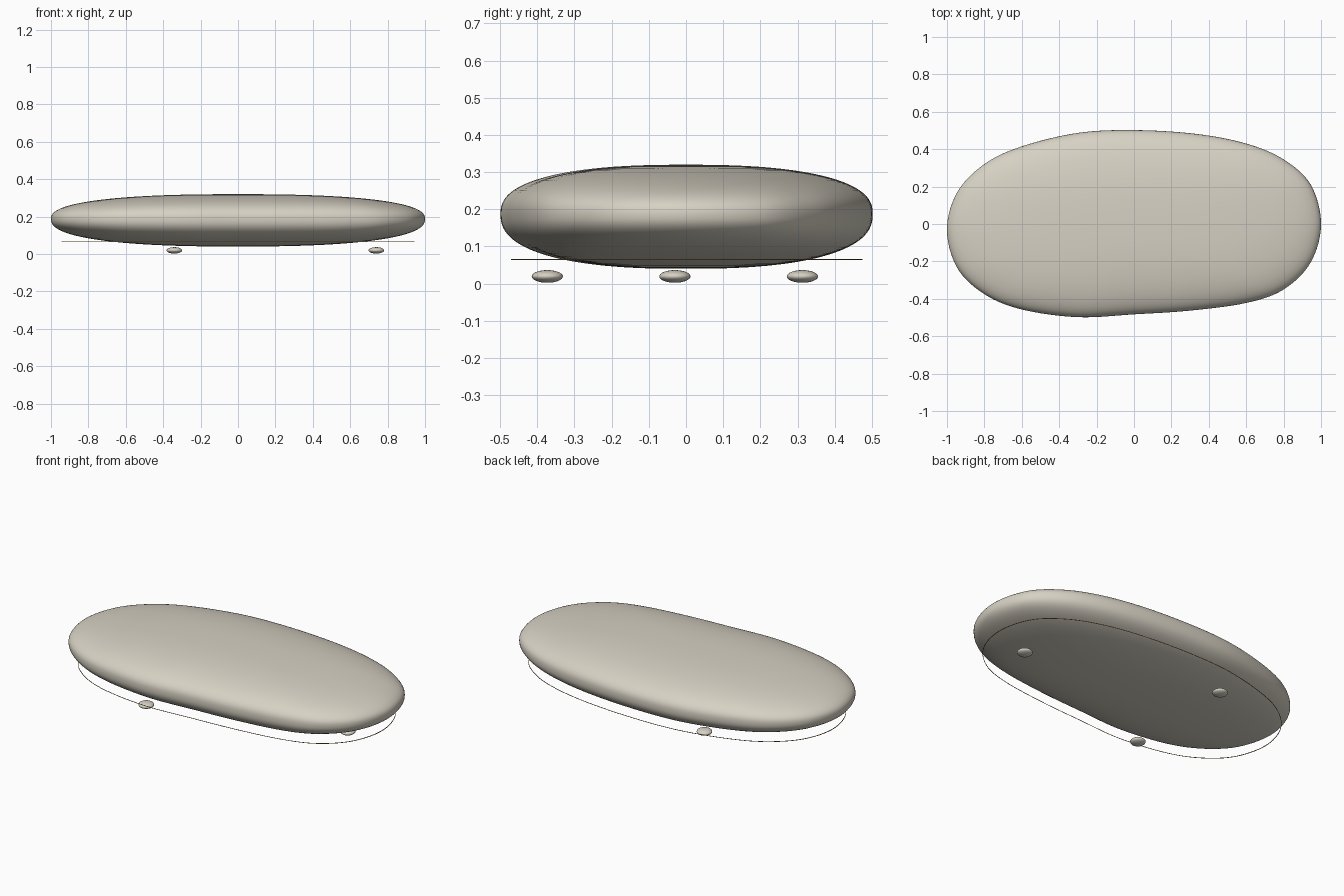
import bpy, bmesh, math
from mathutils import Vector

if "Cube" in bpy.data.objects:
    bpy.data.objects.remove(bpy.data.objects["Cube"])


def material(name, rgb):
    m = bpy.data.materials.new(name)
    m.diffuse_color = (*rgb, 1)
    m.use_nodes = True
    m.node_tree.nodes["Principled BSDF"].inputs["Base Color"].default_value = m.diffuse_color
    return m


stone = material("warm stone", (0.68, 0.64, 0.55))
amber = material("amber brown", (0.50, 0.30, 0.11))

# Slightly skewed pebble outline, counter-clockwise from +x
POINTS = [(1, 0), (0.945, 0.21), (0.8, 0.345), (0.6, 0.43), (0.33, 0.482),
          (0, 0.502), (-0.3, 0.487), (-0.6, 0.415), (-0.8, 0.32), (-0.945, 0.17),
          (-1, -0.03), (-0.945, -0.235), (-0.8, -0.375), (-0.6, -0.457),
          (-0.3, -0.498), (0, -0.483), (0.3, -0.463), (0.6, -0.422),
          (0.8, -0.35), (0.945, -0.205)]


def smooth_loop(pts, steps=8):
    """Closed Catmull-Rom curve through the points."""
    p = [Vector(q) for q in pts]
    n, out = len(p), []
    for i in range(n):
        a, b, c, d = p[i - 1], p[i], p[(i + 1) % n], p[(i + 2) % n]
        for k in range(steps):
            t = k / steps
            out.append(0.5 * (2 * b + (c - a) * t + (2 * a - 5 * b + 4 * c - d) * t ** 2
                              + (3 * b - a - 3 * c + d) * t ** 3))
    return out


OUTLINE = smooth_loop(POINTS)


def loft(name, levels, mat, closed):
    """Stack scaled copies of the outline; levels are (scale, z)."""
    bm = bmesh.new()
    rings = [[bm.verts.new((v.x * s, v.y * s, z)) for v in OUTLINE] for s, z in levels]
    n = len(OUTLINE)
    pairs = list(zip(rings, rings[1:]))
    if closed:
        pairs.append((rings[-1], rings[0]))
    else:
        for ring, z in ((rings[0], levels[0][1]), (rings[-1], levels[-1][1])):
            pole = bm.verts.new((0, 0, z))
            for i in range(n):
                bm.faces.new((ring[i], ring[(i + 1) % n], pole))
    for lo, hi in pairs:
        for i in range(n):
            j = (i + 1) % n
            bm.faces.new((lo[i], lo[j], hi[j], hi[i]))
    bmesh.ops.recalc_face_normals(bm, faces=bm.faces)
    for f in bm.faces:
        f.smooth = True
    me = bpy.data.meshes.new(name)
    bm.to_mesh(me)
    bm.free()
    me.materials.append(mat)
    ob = bpy.data.objects.new(name, me)
    bpy.context.collection.objects.link(ob)
    return ob


# Pebble body: superelliptic section, a little deeper below its widest line
MID, UP, DOWN, EXP = 0.188, 0.132, 0.148, 2.45
levels = []
for i in range(1, 60):
    a = -math.pi / 2 + math.pi * i / 60
    s = math.cos(a) ** (2 / EXP)
    h = abs(math.sin(a)) ** (2 / EXP)
    levels.append((s, MID + (UP * h if a > 0 else -DOWN * h)))
loft("pebble_body", levels, stone, False)

# Hair-thin trim ring hovering around the underside
T = 0.0015
loft("underside_trim_ring",
     [(0.943 - T, 0.065 - T), (0.943 + T, 0.065 - T),
      (0.943 + T, 0.065 + T), (0.943 - T, 0.065 + T)], amber, True)

# Three flattened button feet
for i, (x, y) in enumerate([(0.74, -0.03), (-0.34, 0.313), (-0.34, -0.373)]):
    bpy.ops.mesh.primitive_uv_sphere_add(segments=32, ring_count=16, radius=1,
                                         location=(x, y, 0.0195))
    foot = bpy.context.object
    foot.name = f"button_foot_{i + 1}"
    foot.scale = (0.042, 0.042, 0.017)
    foot.data.materials.append(stone)
    bpy.ops.object.shade_smooth()
